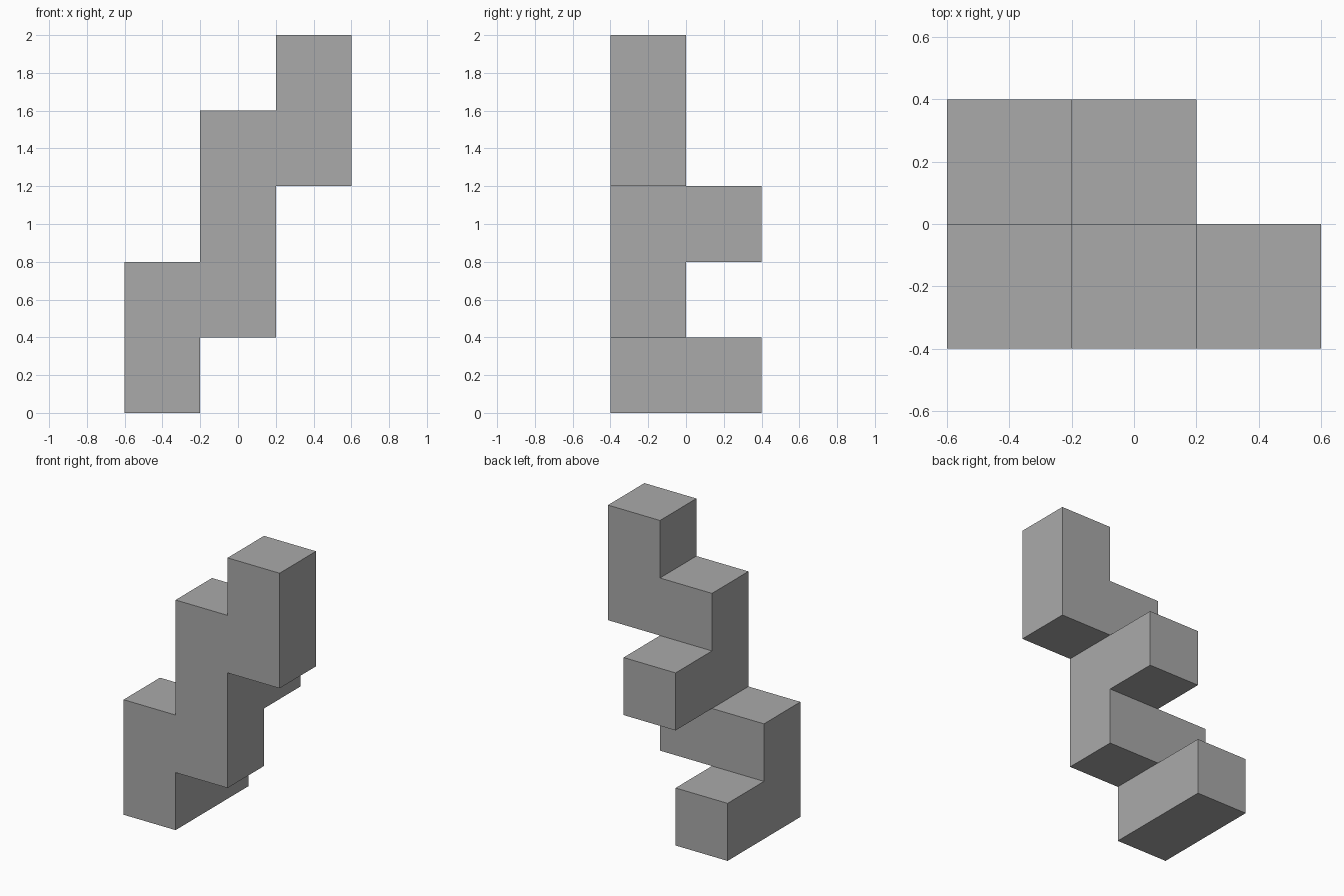
import bpy
import bmesh
from mathutils import Vector

cube = bpy.data.objects.get("Cube")
if cube:
    bpy.data.objects.remove(cube, do_unlink=True)

SIZE = 0.4

# Grey material
grey = bpy.data.materials.new("plain grey")
grey.use_nodes = True
colour = (0.4, 0.4, 0.4, 1)
grey.diffuse_color = colour
grey.node_tree.nodes["Principled BSDF"].inputs["Base Color"].default_value = colour

# Occupied cells (column, row, level): stepped front wall plus two rear pegs
wall = [(-1, 0, 0), (-1, 0, 1), (0, 0, 1), (0, 0, 2), (0, 0, 3), (1, 0, 3), (1, 0, 4)]
pegs = [(-1, 1, 0), (0, 1, 2)]
cells = set(wall + pegs)


def add_side(bm, cell, axis, sign):
    """Add one square side of a cell, facing outward."""
    centre = Vector(cell) + Vector((0, -0.5, 0.5))
    normal, u, v = Vector(), Vector(), Vector()
    normal[axis] = sign / 2
    u[(axis + 1) % 3] = sign / 2
    v[(axis + 2) % 3] = 1 / 2
    corners = [-u - v, u - v, u + v, v - u]
    bm.faces.new([bm.verts.new((centre + normal + c) * SIZE) for c in corners])


# Single closed shell: only sides without a neighbouring cell are kept
bm = bmesh.new()
for cell in sorted(cells):
    for axis in range(3):
        for sign in (-1, 1):
            neighbour = list(cell)
            neighbour[axis] += sign
            if tuple(neighbour) not in cells:
                add_side(bm, cell, axis, sign)

# Weld corners and merge coplanar squares into flat faces
bmesh.ops.remove_doubles(bm, verts=bm.verts, dist=0.001)
bmesh.ops.dissolve_limit(bm, angle_limit=0.01, verts=bm.verts, edges=bm.edges)
bmesh.ops.recalc_face_normals(bm, faces=bm.faces)

mesh = bpy.data.meshes.new("stepped_block")
bm.to_mesh(mesh)
bm.free()
mesh.materials.append(grey)
block = bpy.data.objects.new("stepped_block", mesh)
bpy.context.collection.objects.link(block)
